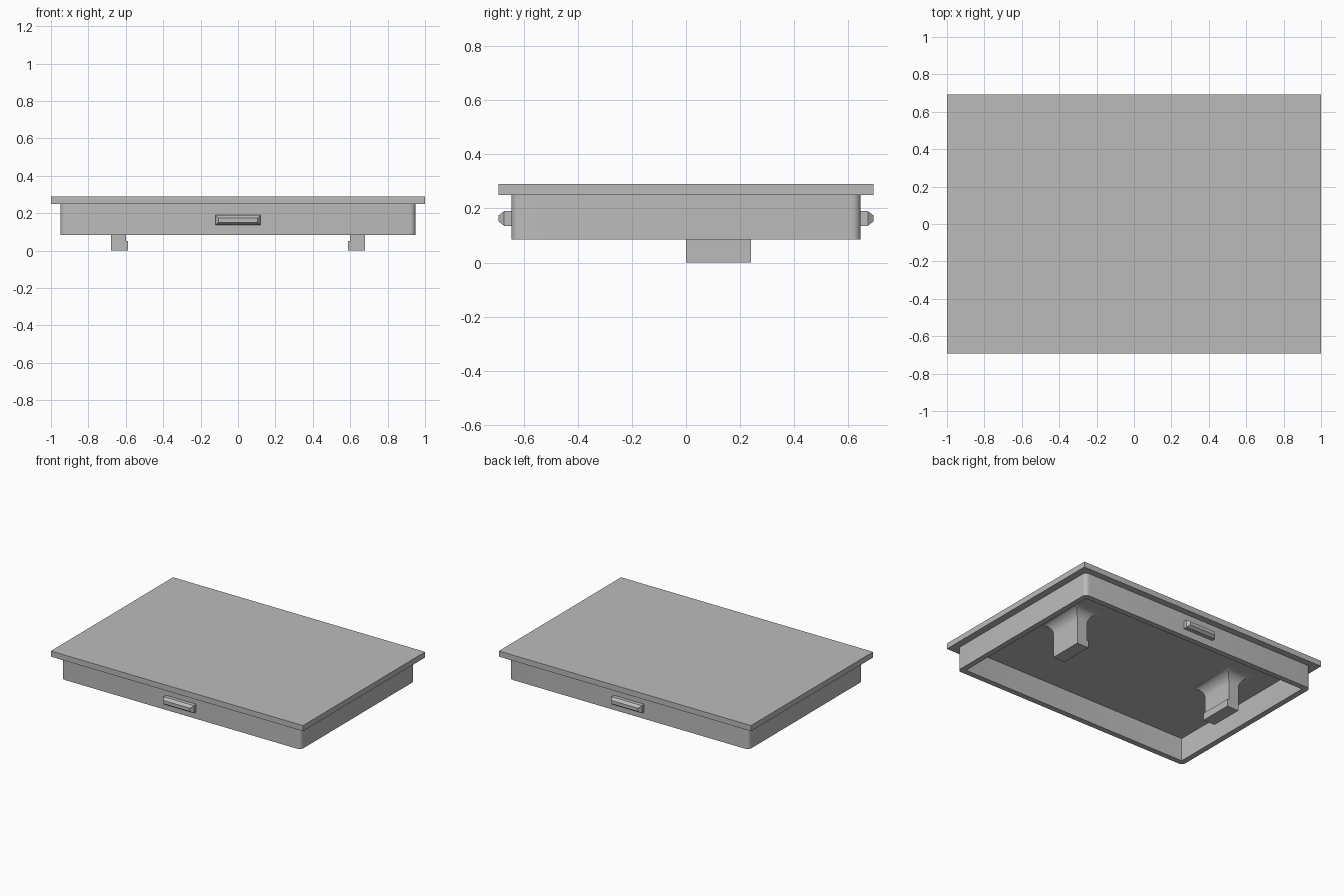
import bpy, bmesh, math

if "Cube" in bpy.data.objects:
    bpy.data.objects.remove(bpy.data.objects["Cube"], do_unlink=True)

GREY = (0.5, 0.5, 0.5, 1)
grey = bpy.data.materials.new("plain grey")
grey.use_nodes = True
grey.diffuse_color = GREY
grey.node_tree.nodes["Principled BSDF"].inputs["Base Color"].default_value = GREY


def rect(cx, cy, hx, hy, z, r=0.0, n=6):
    """Rectangle ring at height z, with rounded corners when r is set."""
    pts = []
    for i, (sx, sy) in enumerate([(1, 1), (-1, 1), (-1, -1), (1, -1)]):
        for k in range(n + 1 if r else 1):
            a = math.pi / 2 * (i + k / n)
            pts.append((cx + sx * (hx - r) + r * math.cos(a),
                        cy + sy * (hy - r) + r * math.sin(a), z))
    return pts


def loft(name, rings, loop=False, smooth=False):
    """Skin a stack of rings; cap the ends, or join last to first."""
    bm = bmesh.new()
    vs = [[bm.verts.new(p) for p in ring] for ring in rings]
    n = len(vs[0])
    for a, b in zip(vs, vs[1:] + (vs[:1] if loop else [])):
        for i in range(n):
            j = (i + 1) % n
            bm.faces.new((a[i], a[j], b[j], b[i]))
    if not loop:
        bm.faces.new(vs[0])
        bm.faces.new(vs[-1])
    bmesh.ops.recalc_face_normals(bm, faces=bm.faces)
    mesh = bpy.data.meshes.new(name)
    bm.to_mesh(mesh)
    bm.free()
    mesh.materials.append(grey)
    ob = bpy.data.objects.new(name, mesh)
    bpy.context.collection.objects.link(ob)
    if smooth:
        bpy.ops.object.select_all(action='DESELECT')
        ob.select_set(True)
        bpy.context.view_layer.objects.active = ob
        bpy.ops.object.shade_smooth_by_angle(angle=math.radians(30))
    return ob


TOP, UNDER, SKIRT = 0.29, 0.25, 0.085

# Flat lid plate
loft("lid_plate", [rect(0, 0, 1, 0.692, UNDER), rect(0, 0, 1, 0.692, TOP)])

# Hollow skirt under the lid, rounded outside and square inside
HX, HY, WALL = 0.95, 0.645, 0.04
outer = [rect(0, 0, HX, HY, z, 0.03) for z in (SKIRT, UNDER)]
inner = [rect(0, 0, HX - WALL, HY - WALL, z, 0.003) for z in (UNDER, SKIRT)]
loft("skirt", outer + inner, loop=True, smooth=True)

# Bevelled catches on the front and back
for side, label in ((-1, "front"), (1, "back")):
    rings = []
    for depth, inset in ((HY - 0.01, 0), (0.672, 0), (0.692, 0.015)):
        ring = rect(0, 0.163, 0.12 - inset, 0.027 - inset, 0)
        rings.append([(x, side * depth, z) for x, z, _ in ring])
    loft(label + "_catch", rings)

# Legs that flare into the lid, each with a small lip on the inner side
FLARE, STEPS = 0.08, 8
for side, label in ((1, "left"), (-1, "right")):
    rings = [rect(side * 0.64, 0.12, 0.04, 0.12, 0)]
    for k in range(STEPS + 1):
        a = math.pi / 2 * k / STEPS
        d = FLARE * (1 - math.cos(a))
        z = UNDER - FLARE + FLARE * math.sin(a)
        rings.append(rect(side * 0.64, 0.12, 0.04 + d, 0.12 + d, z))
    loft(label + "_leg", rings, smooth=True)
    loft(label + "_leg_lip", [rect(side * 0.595, 0.12, 0.008, 0.12, z)
                              for z in (0, 0.052)])
